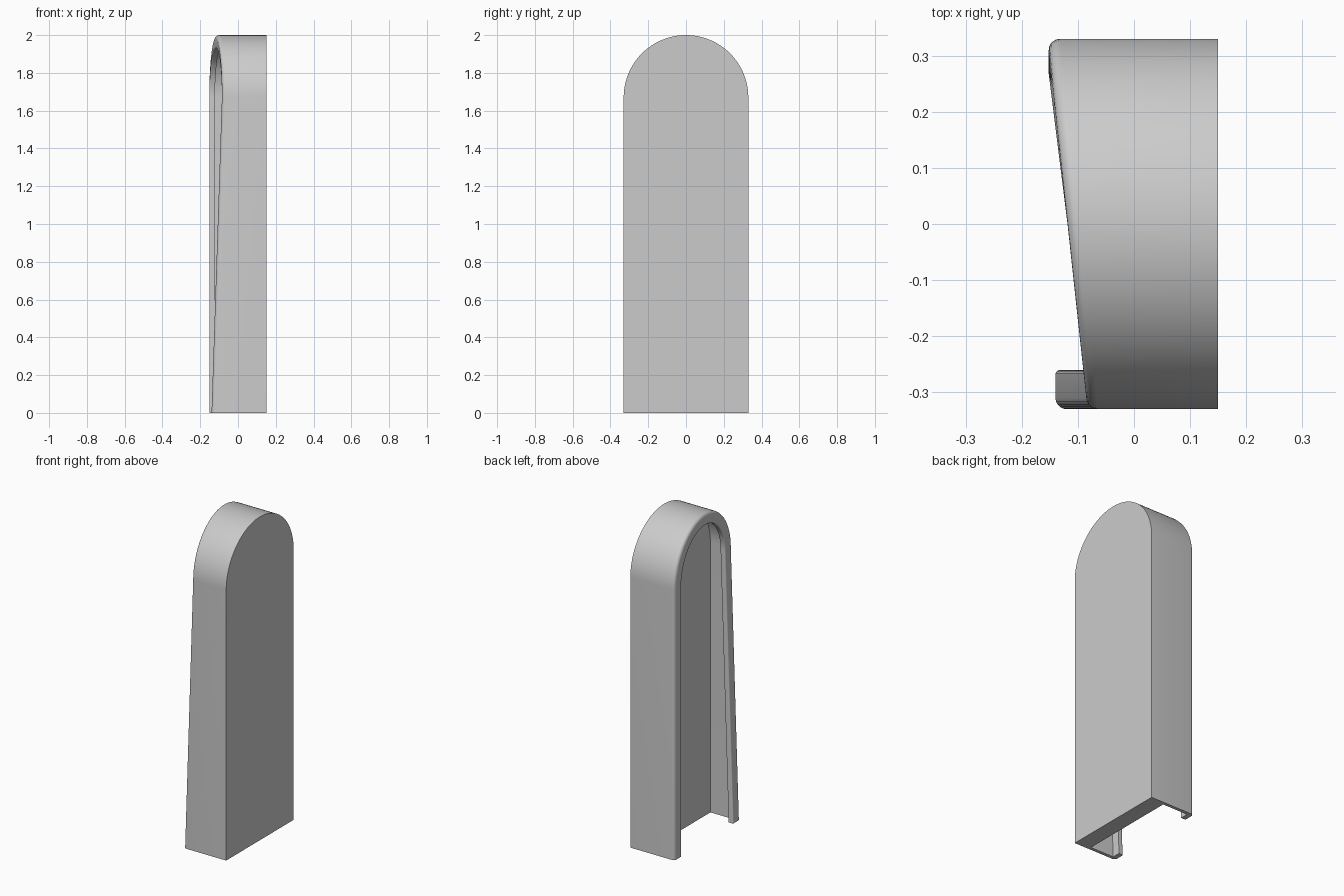
import bpy, bmesh, math

if "Cube" in bpy.data.objects:
    bpy.data.objects.remove(bpy.data.objects["Cube"])

R, ARC_Z = 0.33, 1.67        # half width and arch centre height
BACK, FLOOR = 0.15, 0.05     # closed face and cavity floor
WALL, LIP_W, LIP_T = 0.02, 0.07, 0.03
ARC_STEPS, ROUND_STEPS = 48, 5


def rim_x(y, z):
    """Twisted rim: straight on one side, tapering on the other."""
    return -0.152 + (R - y) / (2 * R) * (0.012 + 0.055 * min(z, ARC_Z) / ARC_Z)


def fillet(cx, cd, r, start):
    """Quarter circle in (x, inward depth)."""
    for i in range(ROUND_STEPS + 1):
        a = start + math.pi / 2 * i / ROUND_STEPS
        yield (cx - r * math.cos(a), cd + r * math.sin(a))


def section(edge):
    """Wall section with a rounded inward lip, as (x, depth) points."""
    pts = [(BACK, 0.0)]
    pts += list(fillet(edge + 0.02, 0.02, 0.02, -math.pi / 2))
    pts += list(fillet(edge + 0.008, LIP_W - 0.008, 0.008, 0.0))
    pts += [(edge + LIP_T, LIP_W), (edge + LIP_T, WALL), (FLOOR, WALL)]
    return pts


# Arched path: position plus inward direction
path = [(R, 0.0, -1.0, 0.0)]
for i in range(ARC_STEPS + 1):
    a = math.pi * i / ARC_STEPS
    c, s = math.cos(a), math.sin(a)
    path.append((R * c, ARC_Z + R * s, -c, -s))
path.append((-R, 0.0, 1.0, 0.0))

# Sweep the section along the arch
bm = bmesh.new()
rings = []
for y, z, ny, nz in path:
    rings.append([bm.verts.new((x, y + ny * d, z + nz * d))
                  for x, d in section(rim_x(y, z))])
for a, b in zip(rings, rings[1:]):
    for j in range(len(a) - 1):
        bm.faces.new((a[j], a[j + 1], b[j + 1], b[j]))

# Closed face, cavity floor and flat underside
bm.faces.new([r[0] for r in rings])
bm.faces.new([r[-1] for r in reversed(rings)])
bm.faces.new(rings[0] + rings[-1][::-1])
bmesh.ops.recalc_face_normals(bm, faces=bm.faces)

mesh = bpy.data.meshes.new("arched_cover")
bm.to_mesh(mesh)
bm.free()
cover = bpy.data.objects.new("arched_cover", mesh)
bpy.context.collection.objects.link(cover)

grey = bpy.data.materials.new("light_grey")
grey.diffuse_color = (0.6, 0.6, 0.6, 1.0)
grey.use_nodes = True
grey.node_tree.nodes["Principled BSDF"].inputs["Base Color"].default_value = grey.diffuse_color
mesh.materials.append(grey)

bpy.context.view_layer.objects.active = cover
cover.select_set(True)
bpy.ops.object.shade_smooth_by_angle(angle=math.radians(35))
